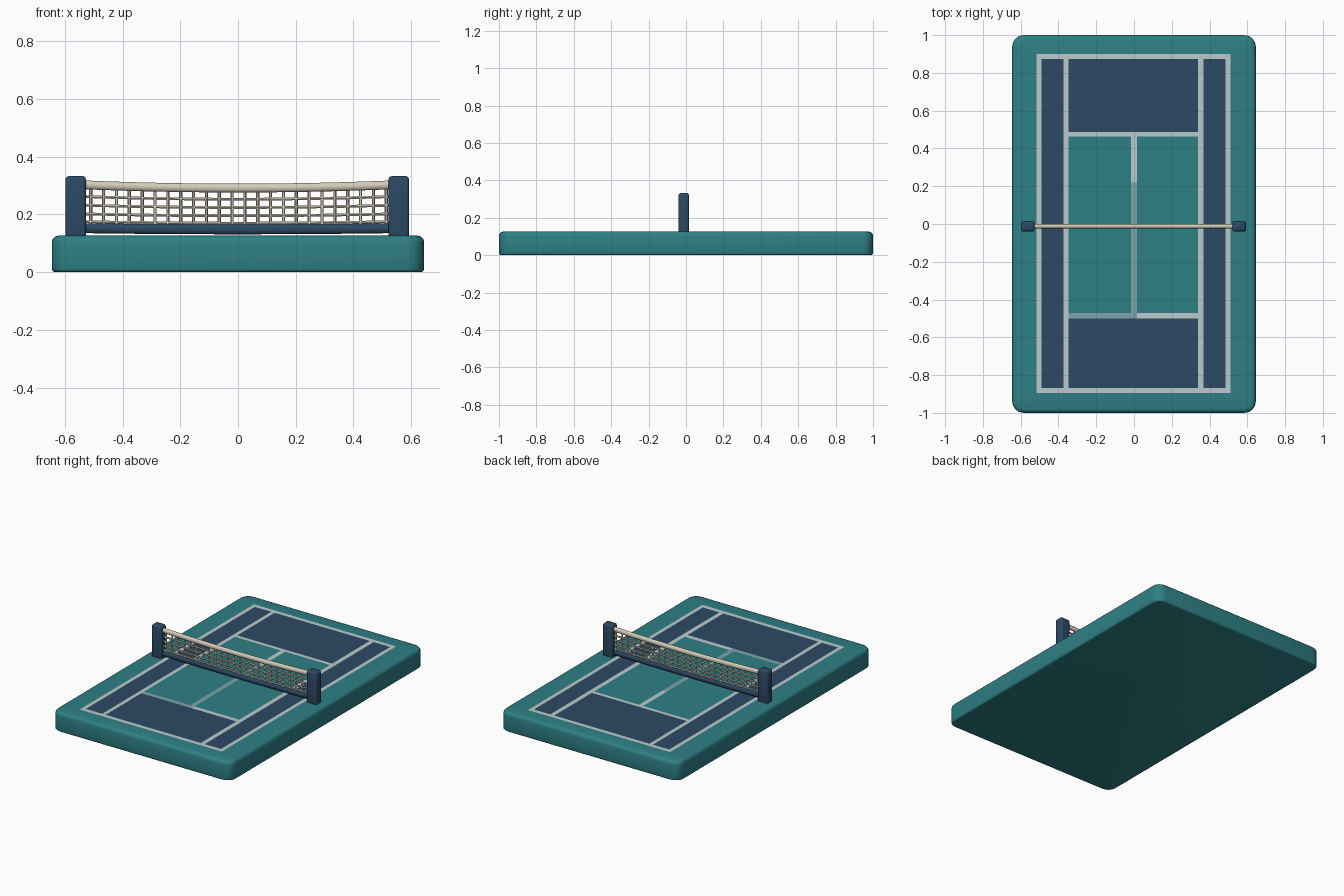
import bpy, bmesh
from mathutils import Vector

if "Cube" in bpy.data.objects:
    bpy.data.objects.remove(bpy.data.objects["Cube"])

def mat(name, rgb):
    m = bpy.data.materials.new(name)
    m.diffuse_color = (*rgb, 1)
    m.use_nodes = True
    m.node_tree.nodes["Principled BSDF"].inputs["Base Color"].default_value = m.diffuse_color
    return m

teal = mat("teal", (0.027, 0.215, 0.235))
navy = mat("navy", (0.025, 0.067, 0.127))
white = mat("line_white", (0.50, 0.59, 0.60))
worn = mat("worn_line", (0.205, 0.376, 0.402))
cream = mat("net_cream", (0.66, 0.61, 0.49))

def finish(ob, angle=0.7):
    bpy.ops.object.select_all(action='DESELECT')
    ob.select_set(True)
    bpy.context.view_layer.objects.active = ob
    bpy.ops.object.shade_smooth_by_angle(angle=angle)

def box_bm(lo, hi):
    lo, hi = Vector(lo), Vector(hi)
    bm = bmesh.new()
    bmesh.ops.create_cube(bm, size=1)
    for v in bm.verts:
        v.co = Vector(c * (b - a) + (a + b) / 2 for c, a, b in zip(v.co, lo, hi))
    return bm

def bevel(bm, test, off, seg):
    es = [e for e in bm.edges if test(e)]
    bmesh.ops.bevel(bm, geom=es, offset=off, segments=seg, profile=0.5, affect='EDGES')
    bm.normal_update()

def rounded(bm, z0, z1, corner, top, bottom):
    bevel(bm, lambda e: abs(e.verts[0].co.z - e.verts[1].co.z) > 0.01, corner, 4)
    for z, r in ((z1, top), (z0, bottom)):
        bevel(bm, lambda e: all(abs(v.co.z - z) < 1e-4 for v in e.verts), r, 3)

def to_object(bm, name, mats):
    me = bpy.data.meshes.new(name)
    bm.to_mesh(me)
    bm.free()
    for m in mats:
        me.materials.append(m)
    ob = bpy.data.objects.new(name, me)
    bpy.context.collection.objects.link(ob)
    finish(ob)
    return ob

# Court slab, with the markings cut into its top face
xs = [-0.515, -0.49, -0.372, -0.347, -0.015, 0.015, 0.338, 0.367, 0.485, 0.51]
ys = [-0.895, -0.867, -0.5, -0.47, 0.22, 0.463, 0.487, 0.873, 0.9]
H = 0.126
bm = box_bm((-0.645, -1, 0), (0.645, 1, H))
rounded(bm, 0, H, 0.06, 0.022, 0.012)

def cut(axis, value):
    fs = [f for f in bm.faces if f.normal.z > 0.99]
    geom = fs + list({e for f in fs for e in f.edges}) + list({v for f in fs for v in f.verts})
    co, no = Vector((0, 0, 0)), Vector((0, 0, 0))
    co[axis], no[axis] = value, 1
    bmesh.ops.bisect_plane(bm, geom=geom, plane_co=co, plane_no=no, dist=1e-6)
    bm.normal_update()

for x in xs:
    cut(0, x)
for y in ys:
    cut(1, y)

def court_colour(x, y):
    if not (xs[0] < x < xs[-1] and ys[0] < y < ys[-1]):
        return 0
    if not ys[1] < y < ys[-2] or x < xs[1] or x > xs[-2]:
        return 2                                  # outer border line
    if x < xs[2] or x > xs[7]:
        return 1                                  # side alleys
    if x < xs[3] or x > xs[6]:
        return 2                                  # singles side lines
    if ys[2] < y < ys[3]:
        return 3 if x < 0.015 else 2              # near service line
    if ys[5] < y < ys[6]:
        return 2                                  # far service line
    if y < ys[2] or y > ys[6]:
        return 1                                  # back courts
    if abs(x) < 0.015:
        return 3 if y < ys[4] else 2              # centre line
    return 0

for f in bm.faces:
    if f.normal.z > 0.99:
        c = f.calc_center_median()
        f.material_index = court_colour(c.x, c.y)
to_object(bm, "court_slab", [teal, navy, white, worn])

# Net posts
NY = -0.012
for name, x in (("left_post", -0.562), ("right_post", 0.557)):
    bm = box_bm((x - 0.036, NY - 0.028, H - 0.01), (x + 0.036, NY + 0.028, 0.333))
    rounded(bm, H - 0.01, 0.333, 0.012, 0.014, 0.001)
    to_object(bm, name, [navy])

# Net: tubes along sagging paths
def sag(x):
    return 1 - (x / 0.53) ** 2

def top_z(x):
    return 0.302 - 0.011 * sag(x)

def tubes(name, paths, radius, m, res, scale_y=1.0):
    cu = bpy.data.curves.new(name, 'CURVE')
    cu.dimensions = '3D'
    cu.bevel_depth, cu.bevel_resolution = radius, res
    cu.use_fill_caps = True
    for pts in paths:
        sp = cu.splines.new('POLY')
        sp.points.add(len(pts) - 1)
        for p, (x, z) in zip(sp.points, pts):
            p.co = (x, 0, z, 1)
    cu.materials.append(m)
    ob = bpy.data.objects.new(name, cu)
    bpy.context.collection.objects.link(ob)
    bpy.ops.object.select_all(action='DESELECT')
    ob.select_set(True)
    bpy.context.view_layer.objects.active = ob
    bpy.ops.object.convert(target='MESH')
    ob = bpy.context.view_layer.objects.active
    for v in ob.data.vertices:
        v.co.y = v.co.y * scale_y + NY
    finish(ob, 1.0)

span = [-0.54 + 1.075 * i / 16 for i in range(17)]

def bottom_z(x):
    return 0.152 - 0.004 * sag(x)

tubes("top_tape", [[(x, top_z(x)) for x in span]], 0.016, cream, 3, 0.8)
tubes("bottom_band", [[(x, bottom_z(x)) for x in span]], 0.018, navy, 3, 0.7)
rows = [[(x, bottom_z(x) + (top_z(x) - bottom_z(x)) * t) for x in span]
        for t in (0.15, 0.33, 0.53, 0.73)]
cols = [[(x, bottom_z(x)), (x, top_z(x))]
        for x in (-0.51 + 0.0445 * i for i in range(24))]
tubes("net_strings", rows + cols, 0.0055, cream, 1)
